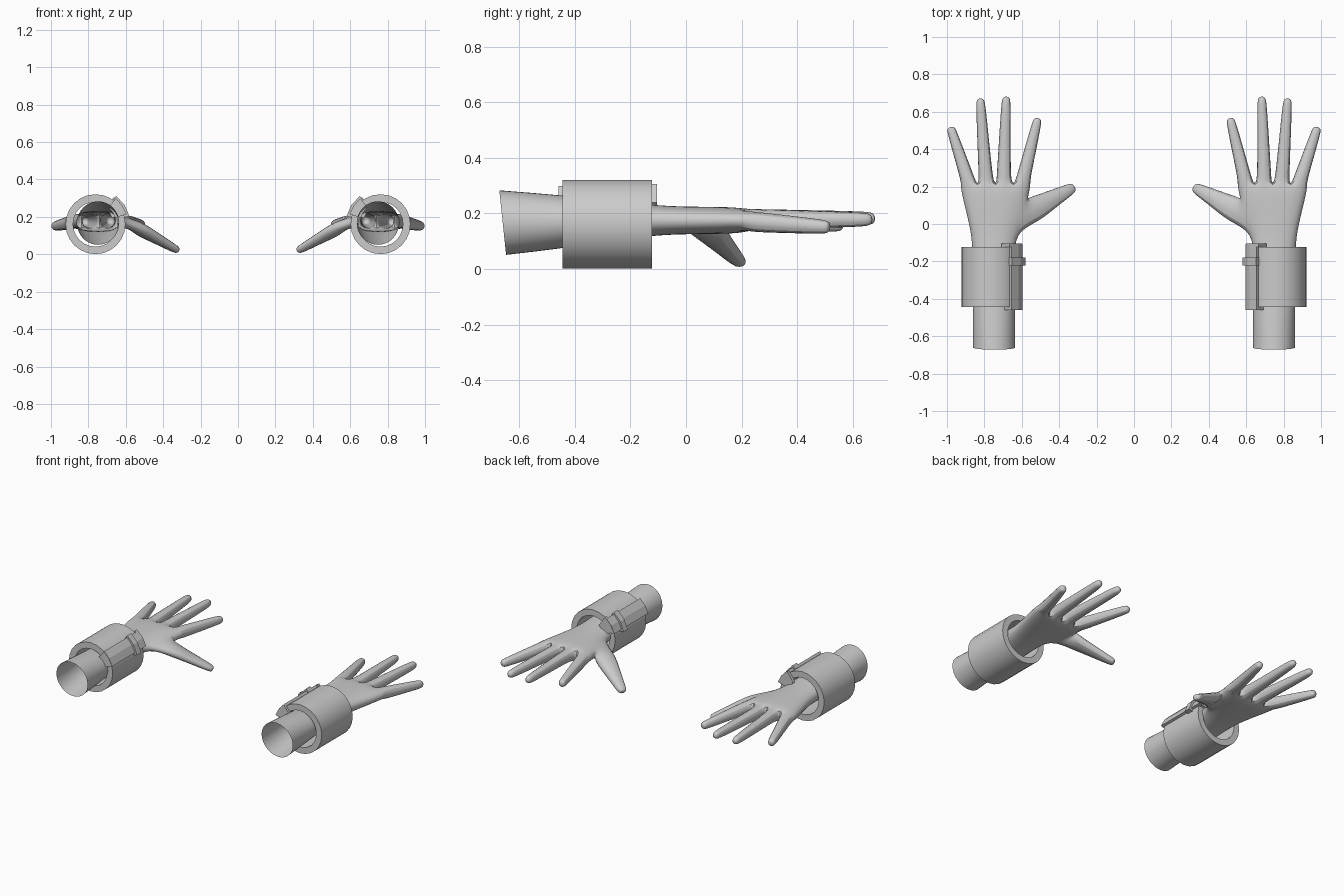
import bpy, bmesh
from math import sin, cos, pi, radians
from mathutils import Vector

if "Cube" in bpy.data.objects:
    bpy.data.objects.remove(bpy.data.objects["Cube"])


def finish(name, bm, subsurf=0, angle=35):
    bmesh.ops.recalc_face_normals(bm, faces=bm.faces)
    me = bpy.data.meshes.new(name)
    bm.to_mesh(me)
    bm.free()
    ob = bpy.data.objects.new(name, me)
    bpy.context.collection.objects.link(ob)
    mir = ob.modifiers.new("mirror", 'MIRROR')
    mir.use_mirror_merge = False
    if subsurf:
        sub = ob.modifiers.new("subsurf", 'SUBSURF')
        sub.levels = sub.render_levels = subsurf
    bpy.ops.object.select_all(action='DESELECT')
    ob.select_set(True)
    bpy.context.view_layer.objects.active = ob
    if angle:
        bpy.ops.object.shade_smooth_by_angle(angle=radians(angle))
    return ob


# Hand: ten-sided sleeve of sections, digits extruded from its quads
bm = bmesh.new()


def section(y, cx, cz, rx, rz, flat, tilt=0):
    """Five bottom and five top vertices, blended from round to flat."""
    rows = []
    for s in (-1, 1):
        row = []
        for i in range(5):
            a = radians(162 - 36 * i)
            x = cos(a) * (1 - flat) + (i / 2 - 1) * flat
            z = sin(a) * (1 - flat) + (0.6 if i in (0, 4) else 1.0) * flat
            row.append(bm.verts.new((cx + x * rx * 1.05, y - tilt * s * z,
                                     cz + s * z * rz * 1.06)))
        rows.append(row)
    return rows


def digit(quad, base, tip, w0, w1, stations):
    """Tapered finger from a quad: left-bottom, right-bottom, right-top, left-top."""
    base, tip = Vector(base), Vector(tip)
    d = (tip - base).normalized()
    u = d.cross(Vector((0, 0, 1))).normalized()
    w = u.cross(d)
    prev = quad
    for t, k in stations:
        c = base.lerp(tip, t)
        hw = (w0[0] + (w1[0] - w0[0]) * t) * k
        hz = (w0[1] + (w1[1] - w0[1]) * t) * k
        ring = [bm.verts.new(c + u * a * hw + w * b * hz)
                for a, b in ((-1, -1), (1, -1), (1, 1), (-1, 1))]
        for i in range(4):
            j = (i + 1) % 4
            bm.faces.new((prev[i], prev[j], ring[j], ring[i]))
        prev = ring
    bm.faces.new(prev)


secs = [section(*s) for s in (
    (-0.66, 0.748, 0.167, 0.115, 0.117, 0, 0.013),
    (-0.44, 0.75, 0.170, 0.114, 0.096, 0),
    (-0.18, 0.75, 0.175, 0.113, 0.060, 0.3),
    (-0.05, 0.752, 0.175, 0.112, 0.047, 0.8),
    (0.14, 0.742, 0.175, 0.170, 0.046, 1),
    (0.21, 0.74, 0.175, 0.182, 0.042, 1))]
for n, (s, t) in enumerate(zip(secs, secs[1:])):
    for k in range(2):
        for i in range(4):
            bm.faces.new((s[k][i], s[k][i + 1], t[k][i + 1], t[k][i]))
    bm.faces.new((s[0][4], s[1][4], t[1][4], t[0][4]))
    if n != 3:
        bm.faces.new((s[0][0], s[1][0], t[1][0], t[0][0]))

# Four fingers
bot, top = secs[-1]
fingers = (((0.600, 0.21, 0.174), (0.513, 0.568, 0.158)),
           ((0.698, 0.21, 0.178), (0.683, 0.684, 0.182)),
           ((0.790, 0.21, 0.178), (0.822, 0.674, 0.178)),
           ((0.880, 0.21, 0.172), (0.982, 0.520, 0.150)))
for i, (b, t) in enumerate(fingers):
    digit((bot[i], bot[i + 1], top[i + 1], top[i]), b, t, (0.042, 0.042),
          (0.026, 0.027), ((0.08, 1), (0.5, 1), (0.92, 1), (1, 0.8)))

# Thumb
s, t = secs[3], secs[4]
digit((s[0][0], t[0][0], t[1][0], s[1][0]), (0.555, 0.068, 0.152),
      (0.318, 0.199, 0.018), (0.080, 0.042), (0.029, 0.022),
      ((0.08, 1), (0.45, 0.95), (0.92, 1), (1, 0.8)))
finish("hand", bm, subsurf=2, angle=80)


# Wrist cuff and its fittings: swept rectangles about the forearm axis
def arc_block(name, r0, r1, a0, a1, y0, y1, n, angle=35):
    bm = bmesh.new()
    full = a1 - a0 >= 360
    rings = []
    for i in range(n if full else n + 1):
        a = radians(180 - (a0 + (a1 - a0) * i / n))
        rings.append([bm.verts.new((0.762 + r * cos(a), y, 0.161 + r * sin(a)))
                      for r, y in ((r0, y0), (r1, y0), (r1, y1), (r0, y1))])
    pairs = list(zip(rings, rings[1:] + rings[:1]))
    for p, q in pairs if full else pairs[:-1]:
        for i in range(4):
            j = (i + 1) % 4
            bm.faces.new((p[i], p[j], q[j], q[i]))
    if not full:
        bm.faces.new(rings[0])
        bm.faces.new(rings[-1])
    return finish(name, bm, angle=angle)


arc_block("cuff", 0.120, 0.160, 0, 360, -0.445, -0.122, 24)
arc_block("clasp_plate", 0.150, 0.175, 18, 52, -0.458, -0.106, 2, 0)
arc_block("clasp_rear_lip", 0.112, 0.174, 18, 52, -0.460, -0.443, 2, 0)
arc_block("clasp_front_lip", 0.095, 0.174, 20, 56, -0.124, -0.104, 2, 0)
arc_block("clasp_hinge", 0.150, 0.187, 13, 54, -0.222, -0.180, 2, 0)
